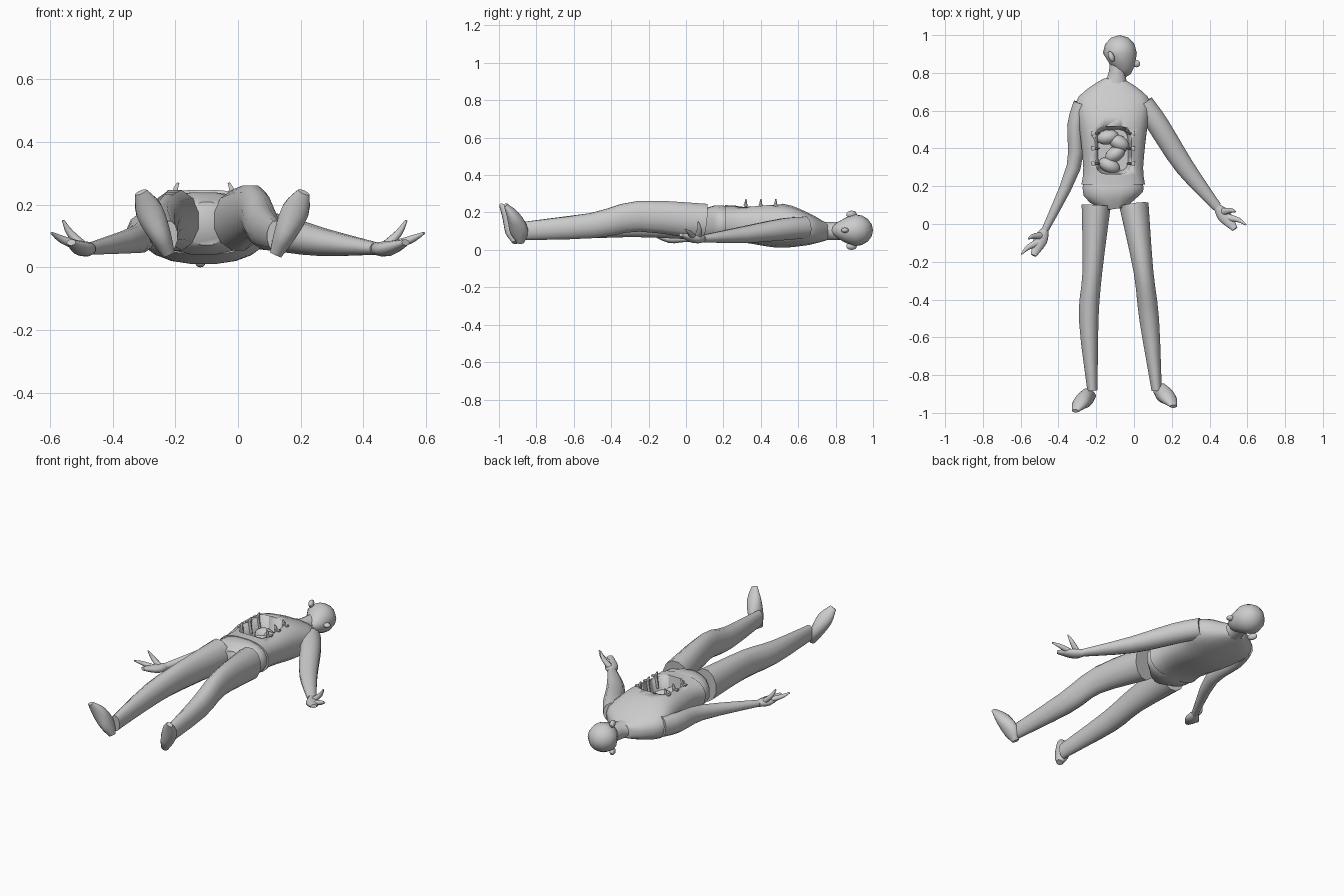
import bpy, bmesh, math
from mathutils import Vector, Matrix

old = bpy.data.objects.get("Cube")
if old:
    bpy.data.objects.remove(old, do_unlink=True)

UP, ALONG = Vector((0, 0, 1)), Vector((0, 1, 0))


def finish(name, bm):
    """Turn a bmesh into a named, smooth shaded object."""
    bmesh.ops.recalc_face_normals(bm, faces=bm.faces)
    mesh = bpy.data.meshes.new(name)
    bm.to_mesh(mesh)
    bm.free()
    obj = bpy.data.objects.new(name, mesh)
    bpy.context.collection.objects.link(obj)
    bpy.ops.object.select_all(action='DESELECT')
    obj.select_set(True)
    bpy.context.view_layer.objects.active = obj
    bpy.ops.object.shade_smooth_by_angle(angle=math.radians(50))
    return obj


def soften(sections, steps):
    """Insert rings along a smooth curve through the given sections."""
    keys = [Vector(section) for section in sections]
    last = len(keys) - 1
    slopes = [(keys[min(i + 1, last)] - keys[max(i - 1, 0)]) / 2 for i in range(last + 1)]
    result = []
    for i in range(last):
        for step in range(steps):
            t = step / steps
            blend = t * t * (3 - 2 * t)
            bend = slopes[i] * t * (1 - t) ** 2 - slopes[i + 1] * t * t * (1 - t)
            result.append(keys[i].lerp(keys[i + 1], blend) + bend)
    return result + [keys[last]]


def loft(name, sections, ref=UP, sides=12, power=2, steps=3):
    """Skin rounded rings given as (x, y, z, half width, half height)."""
    bm = bmesh.new()
    sections = soften(sections, steps)
    points = [Vector(section[:3]) for section in sections]
    last = len(points) - 1
    rings = []
    for i, point in enumerate(points):
        tangent = (points[min(i + 1, last)] - points[max(i - 1, 0)]).normalized()
        side = tangent.cross(ref).normalized()
        up = side.cross(tangent)
        width, height = sections[i][3:]
        ring = []
        for k in range(sides):
            angle = math.tau * (k + 0.5) / sides
            c, d = math.cos(angle), math.sin(angle)
            across = math.copysign(abs(c) ** (2 / power), c) * width
            above = math.copysign(abs(d) ** (2 / power), d) * height
            ring.append(bm.verts.new(point + side * across + up * above))
        rings.append(ring)
    for ring, following in zip(rings, rings[1:]):
        for k in range(sides):
            n = (k + 1) % sides
            bm.faces.new((ring[k], ring[n], following[n], following[k]))
    bm.faces.new(rings[0])
    bm.faces.new(rings[-1])
    return finish(name, bm)


def limb(name, joints, widths, heights):
    """Tapered limb through its joints."""
    loft(name, [(*joint, w, h) for joint, w, h in zip(joints, widths, heights)])


def blob(name, centre, size, turn=0, shape=None):
    """Low-poly ellipsoid turned about z, optionally reshaped."""
    bm = bmesh.new()
    bmesh.ops.create_uvsphere(bm, u_segments=12, v_segments=8, radius=1)
    for vert in bm.verts if shape else ():
        shape(vert.co)
    place = Matrix.Translation(centre) @ Matrix.Rotation(math.radians(turn), 4, 'Z')
    bm.transform(place @ Matrix.Diagonal((*size, 1)))
    finish(name, bm)


# Torso, from collar to waist
spine = -.11
torso = loft("torso", [(spine, *section) for section in (
    (.77, .1, .05, .04), (.72, .1, .13, .06), (.64, .11, .2, .09),
    (.5, .13, .18, .12), (.3, .14, .16, .1), (.21, .14, .17, .1))], sides=20, power=2.6)

# Open abdominal cavity
cutter = loft("cavity_cutter", [(spine, .39, z, w, w + .03) for z, w in ((.12, .08), (.4, .12))],
              ref=ALONG, sides=20, power=4, steps=1)
cutter.hide_render = True
cut = torso.modifiers.new("cavity", 'BOOLEAN')
cut.solver = 'EXACT'
cut.object = cutter
bpy.context.view_layer.objects.active = torso
bpy.ops.object.modifier_apply(modifier=cut.name)
bpy.data.objects.remove(cutter, do_unlink=True)

# Pelvis
loft("pelvis", [(spine, .25, .14, .15, .09), (spine, .16, .14, .16, .1),
                (-.1, .08, .14, .06, .07)], sides=16, power=2.4)


# Neck and head, face turned toward the left shoulder
def jaw(co):
    if co.y < 0:
        co.x = co.x * (1 + co.y / 3) - co.y / 3
        co.z *= 1 + co.y / 3
        co.y *= 1.35


loft("neck", [(-.1, .72, .1, .08, .05), (-.09, .78, .1, .05, .05), (-.08, .85, .1, .05, .05)])
blob("head", (-.075, .905, .105), (.09, .095, .085), shape=jaw)
blob("nose", (.01, .85, .105), (.024, .02, .014), -20)
for name, z in (("left_ear", .02), ("right_ear", .19)):
    blob(name, (-.12, .885, z), (.016, .03, .02), 20)

# Legs and splayed feet, toes pointing up
legs = {
    "left": ((0, .1, .15), (.05, -.25, .18), (.08, -.5, .13), (.12, -.88, .1)),
    "right": ((-.2, .1, .15), (-.22, -.25, .15), (-.24, -.5, .13), (-.22, -.88, .1)),
}
for side, joints in legs.items():
    limb(f"{side}_leg", joints, (.08, .054, .054, .028), (.1, .085, .07, .05))
    out, heel = (1, -.885) if side == "left" else (-1, -.91)
    loft(f"{side}_foot", [
        (joints[-1][0] + out * .09 * t, heel - .08 * t * t, .04 + .2 * t, w, h)
        for t, w, h in ((0, .02, .02), (.3, .035, .05), (.7, .045, .035), (1, .02, .01))],
        ref=ALONG)

# Arms, each with a palm, curled fingers and a thumb
arms = {
    "left": ((.05, .64, .12), (.13, .52, .11), (.27, .3, .08), (.44, .09, .06)),
    "right": ((-.28, .64, .12), (-.31, .52, .11), (-.32, .3, .09), (-.47, -.03, .06)),
}
for side, joints in arms.items():
    out, bulk = (1, 1) if side == "left" else (-1, .75)
    limb(f"{side}_arm", joints, [w * bulk for w in (.055, .06, .052, .026)],
         (.06, .06, .045, .02))
    wrist = Vector(joints[-1])
    reach = wrist - Vector(joints[-2])
    reach.z = 0
    reach.normalize()
    outward = UP.cross(reach) * out

    def spot(forward, sideways, lift):
        return wrist + reach * forward + outward * sideways + UP * lift

    limb(f"{side}_palm", (spot(0, 0, 0), spot(.06, 0, 0), spot(.15, 0, .02)),
         (.02, .038, .016), (.02, .024, .01))
    for part, tip in (("fingers", spot(.17, .06, .05)), ("thumb", spot(.08, .06, .09))):
        root = spot(.08, .01, .01) if part == "fingers" else spot(.04, .01, .01)
        bend = root.lerp(tip, .5) + outward * .01
        limb(f"{side}_{part}", (root, bend, tip), (.02, .013, .004), (.016, .012, .004))

# Organs inside the cavity
for name, x, y, turn in (("liver", -.14, .46, 12), ("stomach", -.08, .43, -30),
                         ("upper_gut", -.1, .37, 35), ("lower_gut", -.13, .31, -25)):
    blob(name, (x, y, .15), (.06, .04, .045), turn)

# Three pairs of retractor clips along the cavity rim
for side, out in (("left", 1), ("right", -1)):
    for level, y in (("upper", .48), ("middle", .4), ("lower", .32)):
        x = spine + out * .09
        loft(f"{side}_{level}_clip", [
            (x - out * .01, y, .17, .012, .006), (x, y, .24, .01, .007),
            (x - out * .01, y, .27, .004, .004)], ref=ALONG, sides=6)
        loft(f"{side}_{level}_clip_pad", [
            (x - out * .01, y, .24, .008, .006), (x + out * .025, y, .24, .013, .007)],
            sides=6, steps=1)
